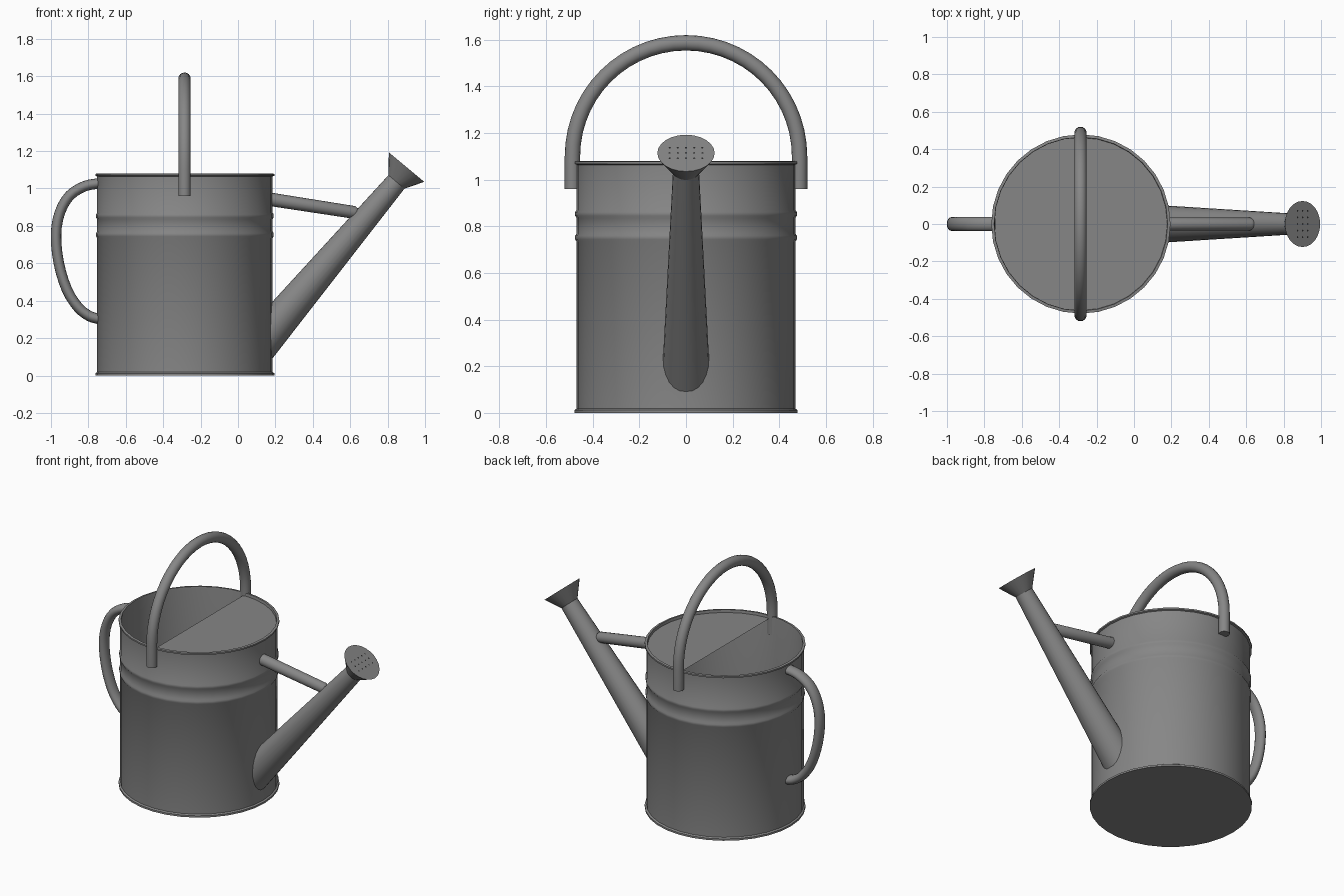
import bpy, bmesh, math
from mathutils import Vector

if "Cube" in bpy.data.objects:
    bpy.data.objects.remove(bpy.data.objects["Cube"])

CX, R = -0.284, 0.469          # body centre and wall radius


def material(name, v):
    m = bpy.data.materials.new(name)
    m.diffuse_color = (v, v, v, 1)
    m.use_nodes = True
    m.node_tree.nodes["Principled BSDF"].inputs["Base Color"].default_value = m.diffuse_color
    return m


METAL = material("dark_metal", .24)
HOLE = material("dark_hole", .02)


def finish(bm, name, mat=METAL):
    bmesh.ops.remove_doubles(bm, verts=bm.verts, dist=1e-5)
    bmesh.ops.recalc_face_normals(bm, faces=bm.faces)
    me = bpy.data.meshes.new(name)
    bm.to_mesh(me)
    bm.free()
    me.materials.append(mat)
    ob = bpy.data.objects.new(name, me)
    bpy.context.collection.objects.link(ob)
    bpy.ops.object.select_all(action='DESELECT')
    ob.select_set(True)
    bpy.context.view_layer.objects.active = ob
    bpy.ops.object.shade_smooth_by_angle(angle=math.radians(35))
    return ob


def skin(rings, name, caps=True):
    """Bridge consecutive rings of points with quads."""
    bm = bmesh.new()
    vs = [[bm.verts.new(p) for p in ring] for ring in rings]
    n = len(vs[0])
    for a, b in zip(vs, vs[1:]):
        for i in range(n):
            j = (i + 1) % n
            bm.faces.new((a[i], a[j], b[j], b[i]))
    if caps:
        bm.faces.new(vs[0])
        bm.faces.new(vs[-1])
    return finish(bm, name)


def circle(c, d, r, n, side=Vector((0, 1, 0))):
    """Ring of points around c, perpendicular to d."""
    u = side.normalized()
    v = d.normalized().cross(u)
    return [c + r * (math.cos(t) * u + math.sin(t) * v)
            for t in (2 * math.pi * i / n for i in range(n))]


def tube(path, radii, name, side=Vector((0, 1, 0)), n=16):
    pts = [Vector(p) for p in path]
    rings = []
    for i, p in enumerate(pts):
        d = pts[min(i + 1, len(pts) - 1)] - pts[max(i - 1, 0)]
        r = radii[i] if isinstance(radii, (list, tuple)) else radii
        rings.append(circle(p, d, r, n, side))
    return skin(rings, name)


def spline(pts, steps=5):
    """Catmull-Rom smoothing of a path."""
    P = [Vector(p) for p in pts]
    P = [2 * P[0] - P[1]] + P + [2 * P[-1] - P[-2]]
    out = []
    for a, b, c, d in zip(P, P[1:], P[2:], P[3:]):
        for k in range(steps):
            t = k / steps
            out.append(0.5 * (2 * b + (c - a) * t + (2 * a - 5 * b + 4 * c - d) * t * t
                              + (3 * b - a - 3 * c + d) * t ** 3))
    return out + [P[-2]]


# Body: lathed sheet-metal bucket with two ridges and rolled edges
profile = [(R + .01, 0), (R + .01, .012), (R, .018)]
for z in (.752, .853):
    profile += [(R, z - .018), (R + .006, z - .008), (R + .006, z + .008), (R, z + .018)]
profile += [(R, 1.064), (R + .01, 1.068), (R + .01, 1.078), (R - .005, 1.08),
            (R - .007, 1.07), (R - .007, .015)]
up = Vector((0, 0, 1))
skin([circle(Vector((CX, 0, z)), up, r, 32) for r, z in profile], "body")

# Half lid covering the spout side
bm = bmesh.new()
arc = [(-math.pi / 2 + math.pi * i / 16) for i in range(17)]
bm.faces.new([bm.verts.new((CX + .465 * math.cos(t), .465 * math.sin(t), 1.062)) for t in arc])
lid = finish(bm, "half_lid")

# Carrying handle arching over the top
hoop = [(CX - .002, .487, .96)]
hoop += [(CX - .002, .487 * math.cos(t), 1.10 + .487 * math.sin(t))
         for t in (math.pi * i / 28 for i in range(29))]
hoop += [(CX - .002, -.487, .96)]
tube(hoop, .033, "top_handle", side=Vector((1, 0, 0)))

# Rear grip handle
grip = [(-.746, 1.027), (-.82, 1.012), (-.9, .962), (-.953, .87), (-.973, .75), (-.958, .6),
        (-.915, .46), (-.855, .365), (-.795, .318), (-.746, .303)]
handle = tube(spline([(x, 0, z) for x, z in grip], 3), .028, "rear_handle")
handle.scale.y = 1.35

# Spout: base ring slid along the axis onto the body wall
axis = Vector((.665, 0, .785)).normalized()
base, tip = Vector((.18, 0, .245)), Vector((.847, 0, 1.035))
end_ring = circle(tip, axis, .056, 24)
base_ring = []
for p, q in zip(circle(base, axis, .098, 24), end_ring):
    x_wall = CX + math.sqrt((R - .003) ** 2 - p.y ** 2)
    base_ring.append(p + (q - p) * ((x_wall - p.x) / (q.x - p.x)))
skin([base_ring, end_ring], "spout", caps=False)

# Sprinkler rose: flared cone with a flat face
face = Vector((.901, 0, 1.114))
normal = Vector((.64, 0, .768)).normalized()
skin([circle(tip, axis, .056, 24), circle(face, normal, .123, 24)], "rose")

# Small holes on the rose face
bm = bmesh.new()
across = normal.cross(Vector((0, 1, 0)))
for row in (-1, 0, 1):
    for k in range(-2, 3):
        c = face + normal * .001 + across * row * .035 + Vector((0, k * .035, 0))
        bm.faces.new([bm.verts.new(p) for p in circle(c, normal, .005, 8)])
finish(bm, "rose_holes", HOLE)

# Brace between body and spout
tube([(.165, 0, .943), (.622, 0, .872), (.634, 0, .868)], [.036, .034, .026], "spout_brace")
